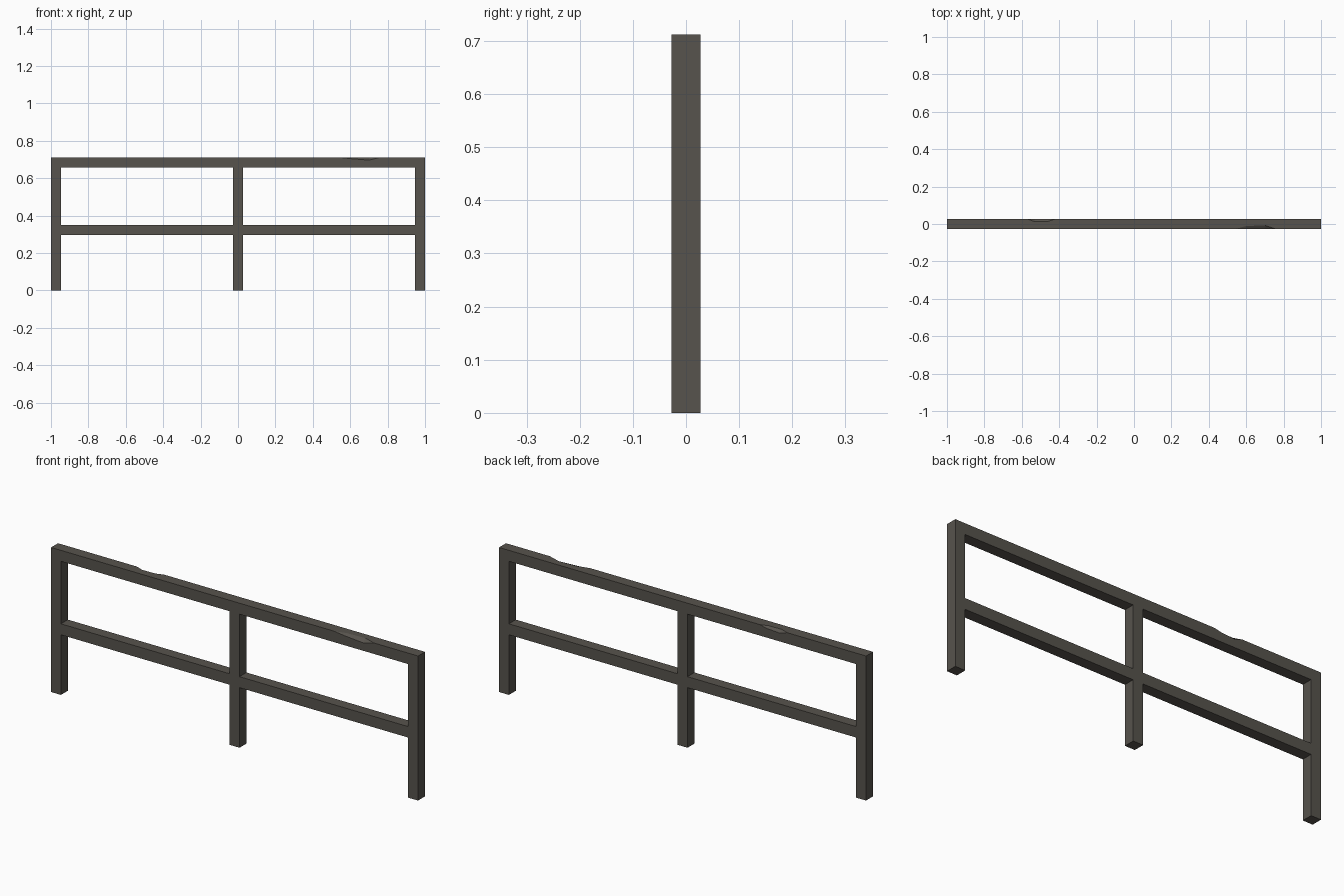
import bpy, bmesh

if "Cube" in bpy.data.objects:
    bpy.data.objects.remove(bpy.data.objects["Cube"])

mat = bpy.data.materials.new("dark weathered grey")
mat.diffuse_color = (0.095, 0.087, 0.074, 1)
mat.use_nodes = True
mat.node_tree.nodes["Principled BSDF"].inputs["Base Color"].default_value = mat.diffuse_color

W = 0.054          # beam thickness
H = W / 2
TOP = 0.712        # overall height


def finish(name, bm):
    bmesh.ops.recalc_face_normals(bm, faces=bm.faces)
    me = bpy.data.meshes.new(name)
    bm.to_mesh(me)
    bm.free()
    me.materials.append(mat)
    ob = bpy.data.objects.new(name, me)
    bpy.context.collection.objects.link(ob)
    return ob


def box(name, x0, x1, z0, z1):
    bm = bmesh.new()
    bmesh.ops.create_cube(bm, size=1)
    for v in bm.verts:
        v.co.x = x0 if v.co.x < 0 else x1
        v.co.y = -H if v.co.y < 0 else H
        v.co.z = z0 if v.co.z < 0 else z1
    return finish(name, bm)


# Three posts carrying the top rail
for name, x in (("left_post", -1 + H), ("middle_post", 0), ("right_post", 1 - H)):
    box(name, x - H, x + H, 0, TOP - W)

# Lower rail, one piece per bay
box("lower_rail_left", -1 + W, -H, 0.296, 0.35)
box("lower_rail_right", H, 1 - W, 0.296, 0.35)

# Top rail: x, front chip (depth in y, z), back chip (depth in y, z)
stations = [
    (-1, 0, 0, 0, 0),
    (-0.57, 0, 0, 0, 0),
    (-0.53, 0, 0, 0.015, 0.013),
    (-0.46, 0, 0, 0.013, 0.009),
    (-0.42, 0, 0, 0, 0),
    (0.54, 0, 0, 0, 0),
    (0.60, 0.016, 0.007, 0, 0),
    (0.70, 0.020, 0.015, 0, 0),
    (0.76, 0, 0, 0, 0),
    (1, 0, 0, 0, 0),
]
bm = bmesh.new()
rings = []
for x, fy, fz, by, bz in stations:
    pts = [(-H, TOP - W), (-H, TOP - fz), (-H + fy, TOP),
           (H - by, TOP), (H, TOP - bz), (H, TOP - W)]
    rings.append([bm.verts.new((x, y, z)) for y, z in pts])
for a, b in zip(rings, rings[1:]):
    for i in range(6):
        j = (i + 1) % 6
        bm.faces.new((a[i], a[j], b[j], b[i]))
bm.faces.new(rings[0])
bm.faces.new(rings[-1])
bmesh.ops.remove_doubles(bm, verts=bm.verts, dist=1e-5)
finish("top_rail", bm)
